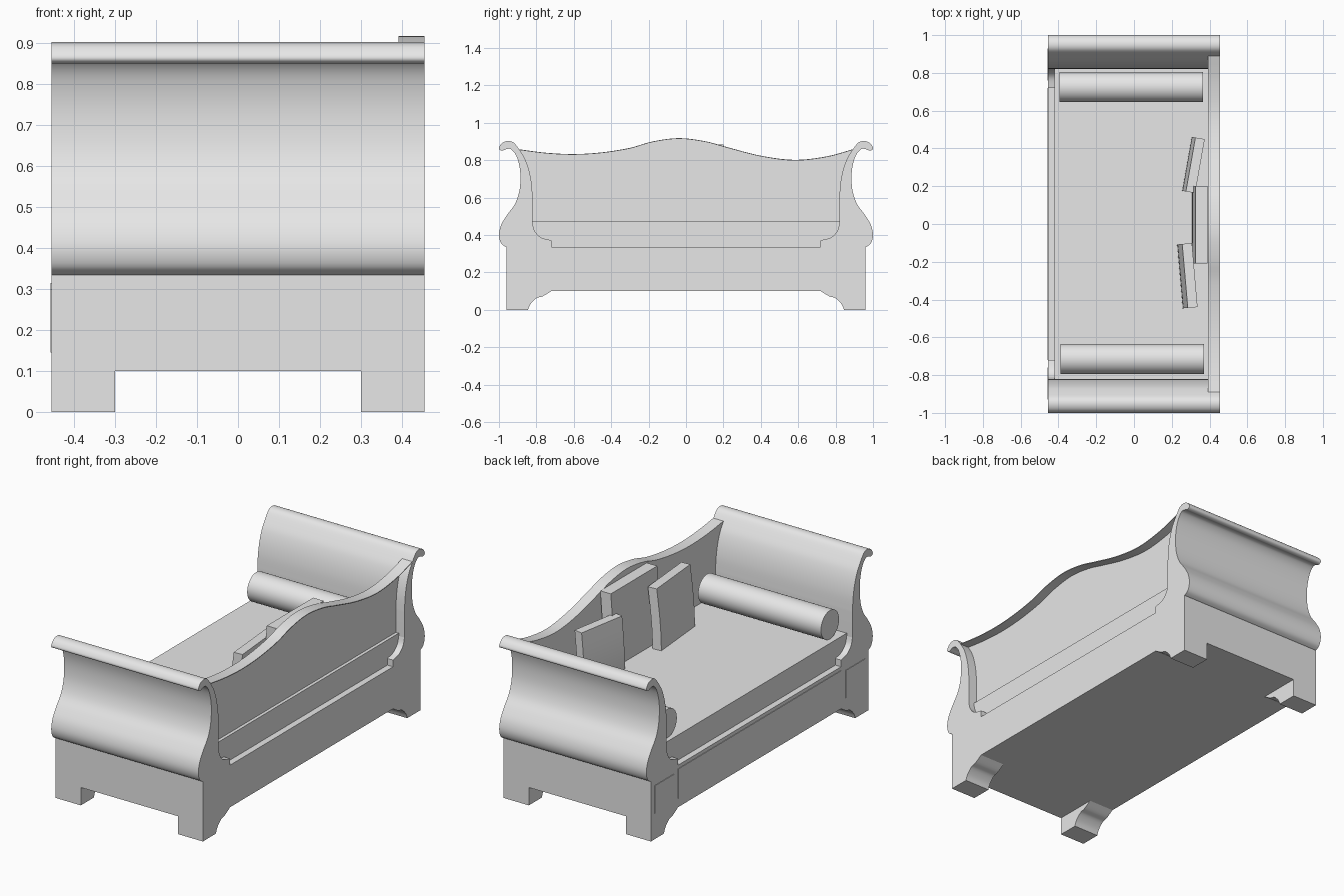
import bpy, bmesh, math
from mathutils import Matrix

if "Cube" in bpy.data.objects:
    bpy.data.objects.remove(bpy.data.objects["Cube"])

grey = bpy.data.materials.new("light_grey")
grey.diffuse_color = (0.8, 0.8, 0.8, 1)
grey.use_nodes = True
grey.node_tree.nodes["Principled BSDF"].inputs["Base Color"].default_value = grey.diffuse_color


def finish(name, bm, smooth=True):
    bmesh.ops.recalc_face_normals(bm, faces=bm.faces)
    me = bpy.data.meshes.new(name)
    bm.to_mesh(me)
    bm.free()
    ob = bpy.data.objects.new(name, me)
    bpy.context.collection.objects.link(ob)
    me.materials.append(grey)
    if smooth:
        bpy.ops.object.select_all(action='DESELECT')
        ob.select_set(True)
        bpy.context.view_layer.objects.active = ob
        bpy.ops.object.shade_smooth_by_angle(angle=math.radians(35))
    return ob


def spline(pts, n=5):
    """Smooth curve passing through the points."""
    out = []
    for i in range(len(pts) - 1):
        p0, p1 = pts[max(i - 1, 0)], pts[i]
        p2, p3 = pts[i + 1], pts[min(i + 2, len(pts) - 1)]
        for k in range(n):
            t = k / n
            out.append(tuple(0.5 * (2 * b + (c - a) * t + (2 * a - 5 * b + 4 * c - d) * t * t
                                    + (3 * b - a - 3 * c + d) * t ** 3)
                             for a, b, c, d in zip(p0, p1, p2, p3)))
    return out + [pts[-1]]


def extrude_x(name, profile, x0, x1, sy=1):
    """Extrude a (y, z) outline along x; sy=-1 mirrors it to the other end."""
    bm = bmesh.new()
    f = bm.faces.new([bm.verts.new((x0, y * sy, z)) for y, z in profile])
    new = bmesh.ops.extrude_face_region(bm, geom=[f])["geom"]
    bmesh.ops.translate(bm, vec=(x1 - x0, 0, 0),
                        verts=[v for v in new if isinstance(v, bmesh.types.BMVert)])
    return finish(name, bm)


def box(name, x0, x1, y0, y1, z0, z1):
    bm = bmesh.new()
    bmesh.ops.create_cube(bm, size=1)
    for v in bm.verts:
        v.co = ((x0 + x1) / 2 + v.co.x * (x1 - x0), (y0 + y1) / 2 + v.co.y * (y1 - y0),
                (z0 + z1) / 2 + v.co.z * (z1 - z0))
    return finish(name, bm, False)


W = 0.455      # half width
LEDGE = 0.42   # half width of the seat above the rail
RAIL = 0.335   # rail top
SEAT = 0.475   # seat top

# Base rail and raised seat
box("base_rail", -W, W, -0.96, 0.96, 0.1, RAIL)
box("seat", -LEDGE, LEDGE, -0.83, 0.83, RAIL, SEAT)

# Scrolled ends, bracket feet and the curved toes beside the seat
outer = spline([(0.96, 0.335), (0.988, 0.355), (1.0, 0.40), (0.988, 0.455), (0.955, 0.51),
                (0.915, 0.565), (0.892, 0.63), (0.885, 0.70), (0.89, 0.765), (0.908, 0.825),
                (0.935, 0.858), (0.958, 0.86), (0.982, 0.851), (0.998, 0.858), (0.998, 0.872),
                (0.98, 0.894), (0.95, 0.903), (0.92, 0.893), (0.89, 0.855)], 4)
inner = spline([(0.89, 0.855), (0.862, 0.81), (0.84, 0.75), (0.826, 0.68), (0.82, 0.60)])
foot = [(0.96, 0.1), (0.96, 0), (0.845, 0)] + spline(
    [(0.845, 0), (0.832, 0.03), (0.80, 0.062), (0.765, 0.073), (0.72, 0.1)], 4)[1:]
toe = [(0.83, RAIL), (0.83, 0.46)] + spline(
    [(0.82, 0.46), (0.808, 0.42), (0.775, 0.387), (0.72, 0.372)]) + [(0.72, RAIL)]
for sy, end in ((1, "rear"), (-1, "front")):
    extrude_x(end + "_scroll_end", outer + inner[1:] + [(0.82, RAIL)], -W, W, sy)
    for sx, side in ((1, "right"), (-1, "left")):
        extrude_x(f"{end}_{side}_foot", foot, sx * 0.30, sx * W, sy)
        extrude_x(f"{end}_{side}_toe", toe, sx * LEDGE, sx * W, sy)

# Wavy back panel with a thin wide cap
crest = spline([(-0.89, 0.858), (-0.75, 0.84), (-0.6, 0.833), (-0.45, 0.842), (-0.3, 0.866),
                (-0.18, 0.9), (-0.04, 0.918), (0.1, 0.902), (0.22, 0.87), (0.4, 0.824),
                (0.58, 0.802), (0.75, 0.82), (0.89, 0.858)])
ends = [(y, z) for y, z in inner]
extrude_x("back_panel", crest + ends[1:] + [(0.82, SEAT), (-0.82, SEAT)]
          + [(-y, z) for y, z in reversed(ends[1:])], 0.392, 0.402)
extrude_x("back_cap", crest + [(y, z - 0.004) for y, z in reversed(crest)], 0.392, W)

# Raised plates on the open side
box("long_drawer_plate", -W - 0.003, -W, -0.72, 0.72, 0.15, 0.315)
for sy, end in ((1, "rear"), (-1, "front")):
    box(end + "_drawer_plate", -W - 0.003, -W, *sorted((sy * 0.76, sy * 0.93)), 0.145, 0.30)

# Bolsters
for name, x, y in (("rear_bolster", -0.015, 0.725), ("front_bolster", -0.01, -0.715)):
    bm = bmesh.new()
    bmesh.ops.create_cone(bm, cap_ends=True, segments=32, radius1=0.08, radius2=0.08, depth=0.76,
                          matrix=Matrix.Translation((x, y, SEAT + 0.08)) @ Matrix.Rotation(math.pi / 2, 4, 'Y'))
    finish(name, bm)


# Cushions: gently bowed square slabs, turned about z
def cushion(name, x, y, size, thick, lean, turn):
    n = 8
    rows = [(-lean * math.sin((1 - i / n) * math.pi / 2), i / n * size) for i in range(n + 1)]
    prof = [(a, z) for a, z in rows] + [(a + thick, z) for a, z in reversed(rows)]
    bm = bmesh.new()
    f = bm.faces.new([bm.verts.new((a, -size / 2, z)) for a, z in prof])
    new = bmesh.ops.extrude_face_region(bm, geom=[f])["geom"]
    bmesh.ops.translate(bm, vec=(0, size, 0), verts=[v for v in new if isinstance(v, bmesh.types.BMVert)])
    bm.transform(Matrix.Translation((x, y, SEAT)) @ Matrix.Rotation(math.radians(turn), 4, 'Z'))
    finish(name, bm)


cushion("large_cushion", 0.325, -0.005, 0.41, 0.065, 0.02, 0)
cushion("medium_cushion", 0.27, -0.275, 0.34, 0.052, 0.027, 5)
cushion("small_cushion", 0.30, 0.315, 0.29, 0.05, 0.02, -10)
